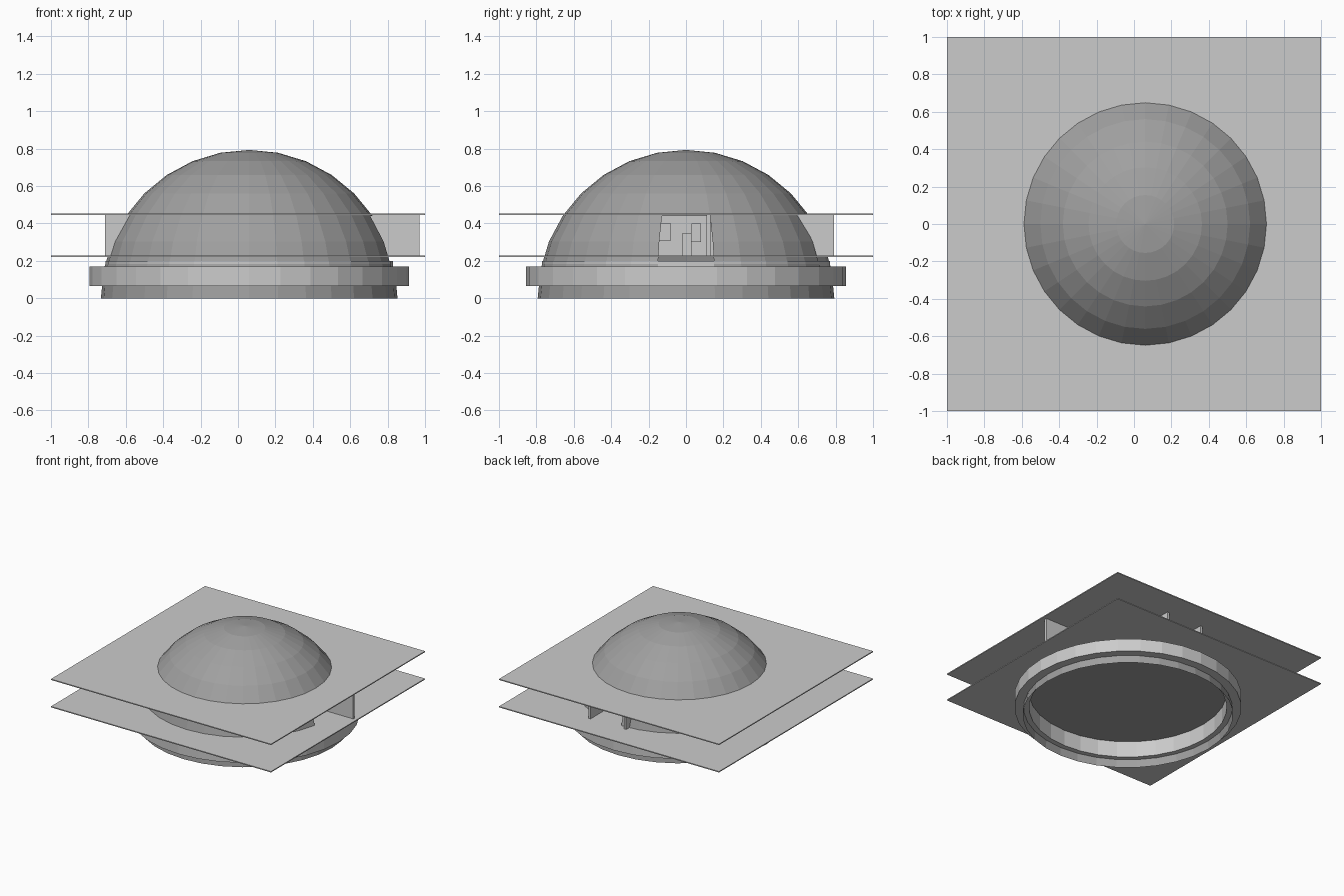
import bpy, math

if "Cube" in bpy.data.objects:
    bpy.data.objects.remove(bpy.data.objects["Cube"])

CX, SEG = 0.06, 32          # dome axis and number of sides
Z0, Z1 = 0.225, 0.445       # wall bottom and top


def make(name, verts, faces, mat=None):
    me = bpy.data.meshes.new(name)
    me.from_pydata(verts, [], faces)
    ob = bpy.data.objects.new(name, me)
    bpy.context.collection.objects.link(ob)
    if mat:
        me.materials.append(mat)
    return ob


def box(name, x0, x1, y0, y1, z0=Z0, z1=Z1):
    v = [(x, y, z) for z in (z0, z1) for x, y in ((x0, y0), (x1, y0), (x1, y1), (x0, y1))]
    f = [(3, 2, 1, 0), (4, 5, 6, 7)] + [(i, (i + 1) % 4, (i + 1) % 4 + 4, i + 4) for i in range(4)]
    return make(name, v, f)


def lathe(name, profile, closed=False, skip=(), mat=None):
    """Spin (radius, z) points about the dome axis; skip holds (row, segment) openings."""
    n = len(profile)
    v = [(CX + r * math.cos(2 * math.pi * k / SEG), r * math.sin(2 * math.pi * k / SEG), z)
         for r, z in profile for k in range(SEG)]
    f = []
    for j in range(n if closed else n - 1):
        for k in range(SEG):
            if (j, k) not in skip:
                a, b, k2 = j * SEG, (j + 1) % n * SEG, (k + 1) % SEG
                f.append((a + k, a + k2, b + k2, b + k))
    return make(name, v, f, mat)


dark = bpy.data.materials.new("dark_grey")
dark.diffuse_color = (0.35, 0.35, 0.35, 1)
dark.use_nodes = True
dark.node_tree.nodes["Principled BSDF"].inputs["Base Color"].default_value = dark.diffuse_color

# Faceted dome shell with a doorway on the right and one at the back
R = 0.793
prof = [(R * math.cos(math.pi * i / 16), R * math.sin(math.pi * i / 16)) for i in range(8)]
prof.append((0.001, R))
doors = {(j, k) for j in (1, 2) for k in (31, 0, 6, 7)}
lathe("dome", prof, skip=doors, mat=dark)

# Base ring around the dome, inner foundation tube and floor
lathe("base_ring", [(0.745, 0.065), (0.855, 0.065), (0.855, 0.17), (0.745, 0.17)], closed=True)
lathe("foundation_tube", [(0.745, 0.065), (0.769, 0.065), (0.769, 0.198), (0.745, 0.198)], closed=True)
lathe("floor", [(0.75, 0.197), (0.001, 0.197)], mat=dark).data.flip_normals()

# Two thin square plates
for name, z in (("lower_plate", 0.225), ("upper_plate", 0.45)):
    box(name, -1, 1, -1, 1, z - 0.004, z + 0.004)

# Walls reaching out through the dome
box("entry_wall", 0.3, 0.97, 0.11, 0.13)
for x in (0.0, 0.325):
    box("back_porch_wall", x - 0.01, x + 0.01, 0.35, 0.79)
box("left_bay_wall", -0.71, -0.685, -0.15, 0.15)
for y in (-0.14, 0.14):
    box("left_bay_side", -0.69, -0.4, y - 0.01, y + 0.01)

# Partitions and fittings inside
box("cross_partition", -0.12, -0.1, -0.45, 0.45)
box("long_partition", -0.4, 0.3, 0.34, 0.36)
box("low_cabinet", 0.1, 0.2, -0.02, 0.03, Z0, 0.35)
box("tall_cabinet", 0.05, 0.15, 0.03, 0.08, 0.3, 0.4)
box("wall_cupboard", -0.1, 0.0, -0.3, -0.08, 0.31, 0.4)
